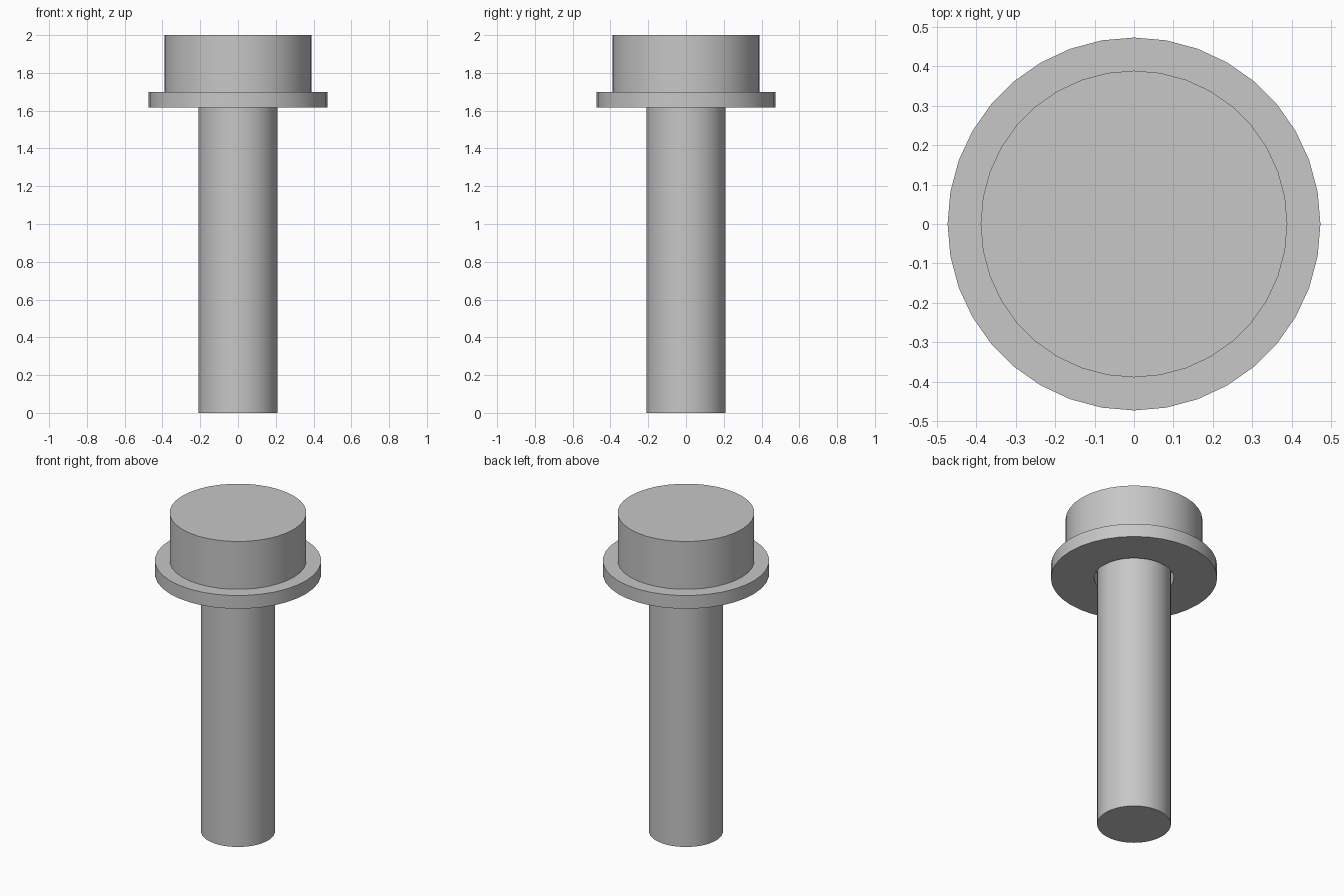
import bpy, bmesh
from math import radians, tau

SIDES = 36

old = bpy.data.objects.get("Cube")
if old:
    bpy.data.objects.remove(old, do_unlink=True)

# Single metal colour
steel = bpy.data.materials.new("grey_steel")
steel.use_nodes = True
grey = (0.57, 0.57, 0.57, 1)
steel.diffuse_color = grey
steel.node_tree.nodes["Principled BSDF"].inputs["Base Color"].default_value = grey


def finish(obj, name):
    obj.name = name
    obj.data.materials.append(steel)
    bpy.ops.object.select_all(action='DESELECT')
    obj.select_set(True)
    bpy.context.view_layer.objects.active = obj
    bpy.ops.object.shade_smooth_by_angle(angle=radians(30))


def cylinder(name, radius, bottom, top):
    bpy.ops.mesh.primitive_cylinder_add(
        vertices=SIDES, radius=radius, depth=top - bottom,
        location=(0, 0, (bottom + top) / 2))
    finish(bpy.context.object, name)


def ring(name, inner, outer, bottom, top):
    # Spin a rectangular section around the z axis
    bm = bmesh.new()
    section = [(inner, bottom), (outer, bottom), (outer, top), (inner, top)]
    verts = [bm.verts.new((r, 0, z)) for r, z in section]
    edges = [bm.edges.new((verts[i - 1], verts[i])) for i in range(len(verts))]
    bmesh.ops.spin(bm, geom=verts + edges, cent=(0, 0, 0), axis=(0, 0, 1),
                   angle=tau, steps=SIDES, use_merge=False)
    bmesh.ops.remove_doubles(bm, verts=bm.verts, dist=0.0001)
    bmesh.ops.recalc_face_normals(bm, faces=bm.faces)
    mesh = bpy.data.meshes.new(name)
    bm.to_mesh(mesh)
    bm.free()
    obj = bpy.data.objects.new(name, mesh)
    bpy.context.collection.objects.link(obj)
    finish(obj, name)


# Shank runs through the loose washer up to the head
cylinder("shank", 0.21, 0, 1.7)
cylinder("head", 0.389, 1.7, 2)
ring("washer", 0.227, 0.473, 1.617, 1.7)
